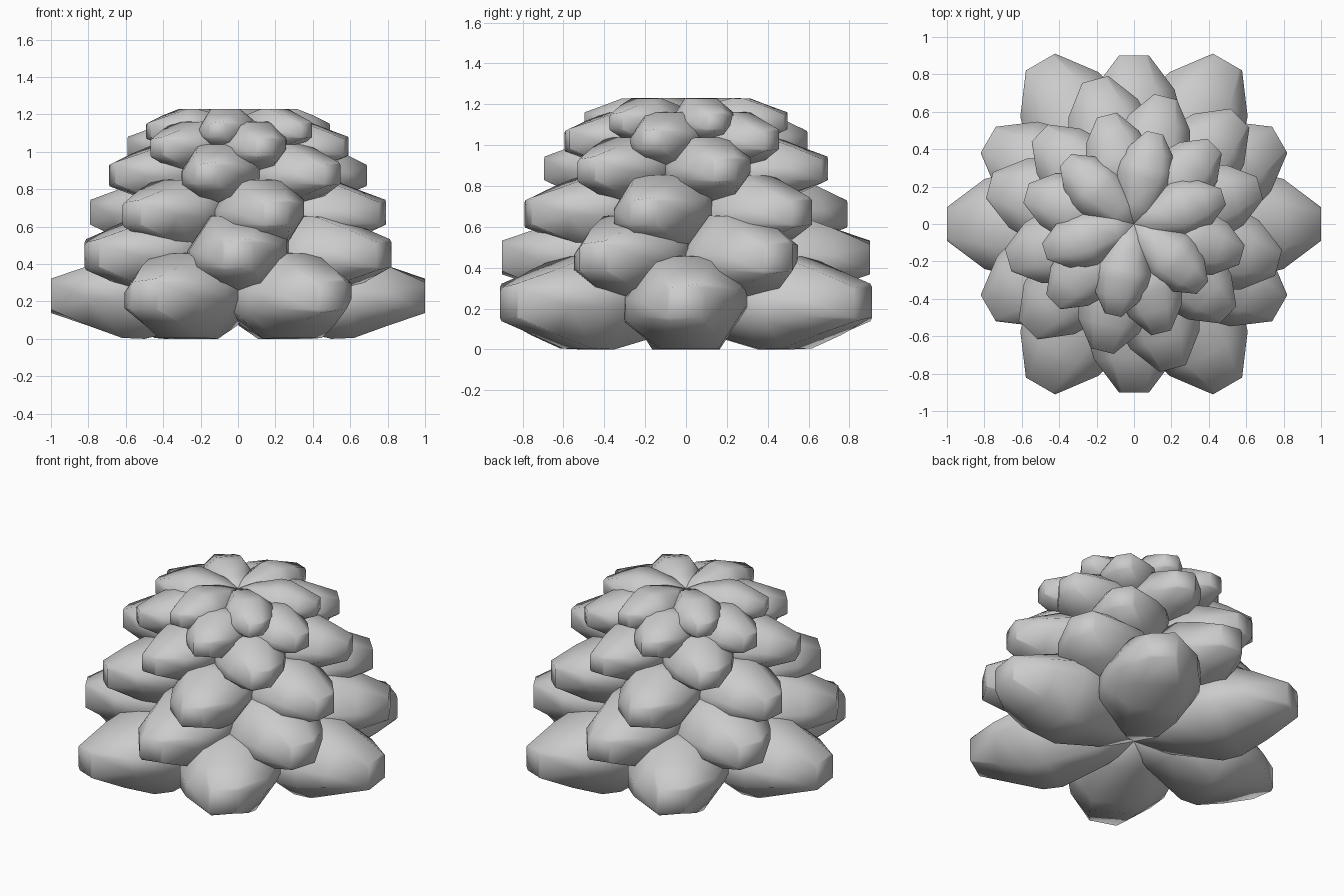
import bpy, bmesh, math
from mathutils import Matrix, Vector

if "Cube" in bpy.data.objects:
    bpy.data.objects.remove(bpy.data.objects["Cube"])

# Fat petal along +x, blunt at both ends: (reach, half width, half height)
STATIONS = [(0.0, 0.08, 0.09), (0.2, 0.2, 0.16), (0.5, 0.3, 0.23),
            (0.62, 0.29, 0.225), (0.8, 0.24, 0.16), (1.0, 0.09, 0.092)]
# Slightly skewed eight-sided cross-section
SECTION = [(1, -0.1), (1, 0.42), (0.45, 1), (-0.55, 1),
           (-1, 0.1), (-1, -0.42), (-0.45, -1), (0.55, -1)]
# The tip is a small four-cornered facet, its corners doubled up to match the section
TIP = [(1, -0.8), (1, 0.8), (0.8, 1), (-0.8, 0.8),
       (-1, 0.6), (-1, -0.8), (-0.8, -1), (0.8, -0.8)]
# Tiers from the ground up: scale, height of the tier centre, rotation in degrees
TIERS = [(1.0, 0.23, 0), (0.9, 0.45, 30), (0.8, 0.67, 45),
         (0.7, 0.88, 16), (0.6, 1.025, 44), (0.5, 1.115, 17)]


def add_petal(bm, matrix):
    rings = []
    for r, w, h in STATIONS:
        outline = TIP if r == 1.0 else SECTION
        rings.append([bm.verts.new(matrix @ Vector((r, a * w, b * h))) for a, b in outline])
    n = len(SECTION)
    for lo, hi in zip(rings, rings[1:]):
        for i in range(n):
            j = (i + 1) % n
            bm.faces.new((lo[i], lo[j], hi[j], hi[i]))
    bm.faces.new(rings[0])
    bm.faces.new(rings[-1])


# Each tier is a ring of six petals
for t, (scale, height, turn) in enumerate(TIERS):
    bm = bmesh.new()
    for k in range(6):
        m = (Matrix.Translation((0, 0, height))
             @ Matrix.Rotation(math.radians(turn + 60 * k), 4, 'Z')
             @ Matrix.Scale(scale, 4))
        add_petal(bm, m)
    bmesh.ops.recalc_face_normals(bm, faces=bm.faces)
    for f in bm.faces:
        f.smooth = True
    mesh = bpy.data.meshes.new(f"petal_tier_{t + 1}")
    bm.to_mesh(mesh)
    bm.free()
    obj = bpy.data.objects.new(f"petal_tier_{t + 1}", mesh)
    bpy.context.collection.objects.link(obj)
